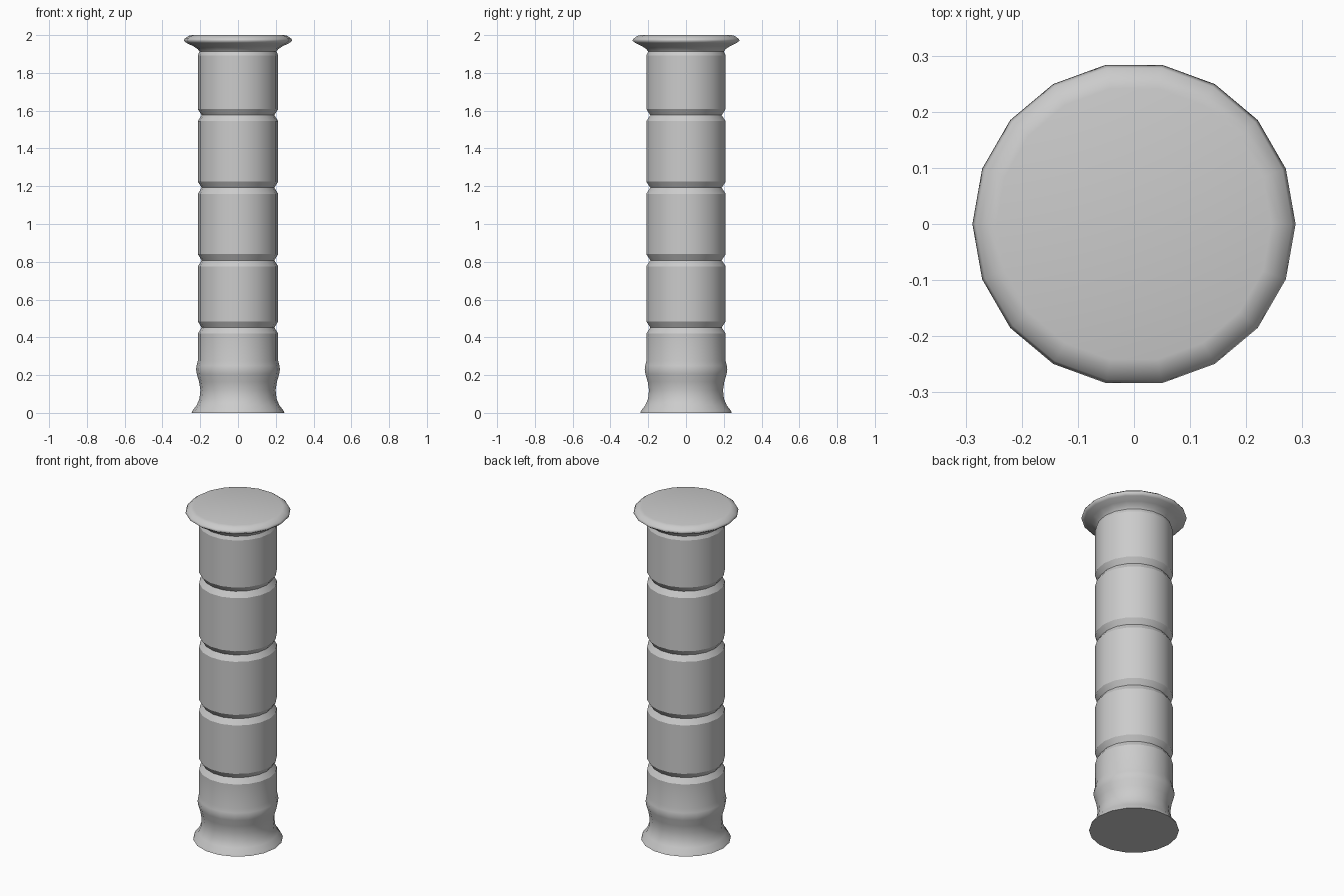
import bpy, bmesh
from math import cos, sin, pi

if "Cube" in bpy.data.objects:
    bpy.data.objects.remove(bpy.data.objects["Cube"])

SIDES = 18

# Profile points: (radius, height, crease?)
profile = [(0.246, 0.0, True), (0.241, 0.012, False), (0.219, 0.04, False),
           (0.204, 0.075, False), (0.199, 0.12, False), (0.206, 0.165, False),
           (0.218, 0.205, False), (0.222, 0.23, False), (0.219, 0.25, False),
           (0.213, 0.275, False)]

# Four V-shaped grooves around the shaft
for z in (0.452, 0.808, 1.192, 1.576):
    profile += [(0.213, z - 0.032, True), (0.192, z, True), (0.213, z + 0.032, True)]

# Neck and flared cap
profile += [(0.213, 1.892, True), (0.204, 1.913, True), (0.213, 1.926, False),
            (0.238, 1.942, False), (0.272, 1.958, False), (0.288, 1.971, False),
            (0.282, 1.981, False), (0.262, 1.996, False), (0.245, 2.0, False)]


def lathe(name, points, sides):
    bm = bmesh.new()
    rings = [[bm.verts.new((r * cos(2 * pi * i / sides), r * sin(2 * pi * i / sides), z))
              for i in range(sides)] for r, z, _ in points]
    for low, high in zip(rings, rings[1:]):
        for i in range(sides):
            j = (i + 1) % sides
            bm.faces.new((low[i], low[j], high[j], high[i]))
    bm.faces.new(rings[0][::-1])
    bm.faces.new(rings[-1])
    for f in bm.faces:
        f.smooth = True
    # Hard edges at the base and grooves
    for ring, (_, _, crease) in zip(rings, points):
        if crease:
            for i in range(sides):
                bm.edges.get((ring[i], ring[(i + 1) % sides])).smooth = False
    mesh = bpy.data.meshes.new(name)
    bm.to_mesh(mesh)
    bm.free()
    obj = bpy.data.objects.new(name, mesh)
    bpy.context.collection.objects.link(obj)
    return obj


lathe("grooved_column", profile, SIDES)
